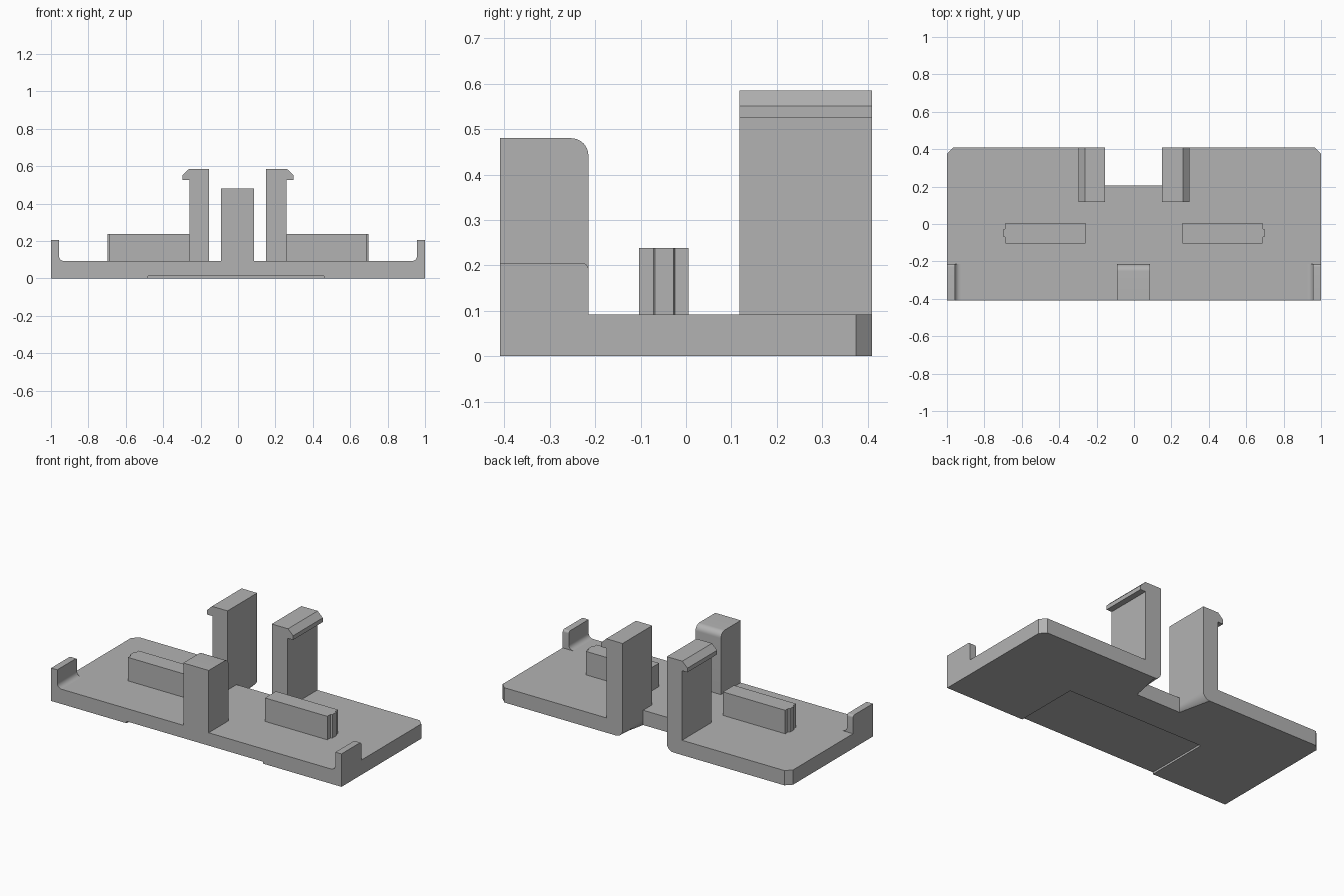
import bpy, bmesh, math
from mathutils import Vector

if "Cube" in bpy.data.objects:
    bpy.data.objects.remove(bpy.data.objects["Cube"], do_unlink=True)

grey = bpy.data.materials.new("plain grey")
grey.use_nodes = True
grey.diffuse_color = (0.45, 0.45, 0.45, 1)
grey.node_tree.nodes["Principled BSDF"].inputs["Base Color"].default_value = (0.45, 0.45, 0.45, 1)

BACK, FRONT, TOP = 0.41, -0.41, 0.092   # plate limits


def prism(name, outline, axis, lo, hi, round_test=None, radius=0.0):
    """Extrude an outline along y or z, rounding the edges that pass the test."""
    place = (lambda a, b, t: (a, t, b)) if axis == "y" else (lambda a, b, t: (a, b, t))
    bm = bmesh.new()
    face = bm.faces.new([bm.verts.new(place(a, b, lo)) for a, b in outline])
    ext = bmesh.ops.extrude_face_region(bm, geom=[face])
    step = Vector(place(0, 0, hi - lo))
    bmesh.ops.translate(bm, vec=step, verts=[g for g in ext["geom"] if isinstance(g, bmesh.types.BMVert)])
    bmesh.ops.recalc_face_normals(bm, faces=bm.faces)
    if round_test:
        edges = [e for e in bm.edges if all(round_test(v.co) for v in e.verts)]
        bmesh.ops.bevel(bm, geom=edges, offset=radius, segments=8, profile=0.5, affect="EDGES")
    mesh = bpy.data.meshes.new(name)
    bm.to_mesh(mesh)
    bm.free()
    mesh.materials.append(grey)
    obj = bpy.data.objects.new(name, mesh)
    bpy.context.collection.objects.link(obj)
    bpy.ops.object.select_all(action="DESELECT")
    obj.select_set(True)
    bpy.context.view_layer.objects.active = obj
    bpy.ops.object.shade_smooth_by_angle(angle=math.radians(30))
    return obj


def rect(x0, x1, y0, y1):
    return [(x0, y0), (x1, y0), (x1, y1), (x0, y1)]


# Base plate: chamfered rear corners, rear notch with rounded lower side edges
c, nl, nr, ny = 0.035, -0.155, 0.15, 0.207
base = prism("base_plate",
             [(-1, FRONT), (1, FRONT), (1, BACK - c), (1 - c, BACK), (nr, BACK), (nr, ny),
              (nl, ny), (nl, BACK), (-1 + c, BACK), (-1, BACK - c)],
             "z", 0, TOP,
             lambda p: p.z < 0.001 and p.y > 0.2 and min(abs(p.x - nl), abs(p.x - nr)) < 0.001
             , 0.0)

# Round the two lower notch edges that run front to back
bm = bmesh.new()
bm.from_mesh(base.data)
lower = [e for e in bm.edges
         if all(v.co.z < 0.001 and v.co.y > 0.2 for v in e.verts)
         and abs(e.verts[0].co.x - e.verts[1].co.x) < 0.001
         and abs(e.verts[0].co.x) < 0.2]
bmesh.ops.bevel(bm, geom=lower, offset=0.045, segments=8, profile=0.5, affect="EDGES")
bm.to_mesh(base.data)
bm.free()

# Shallow recess under the front half
cutter = prism("recess_cutter", rect(-0.48, 0.46, FRONT - 0.1, 0), "z", -0.1, 0.012)
cutter.hide_render = True
cut = base.modifiers.new("recess", "BOOLEAN")
cut.operation, cut.solver, cut.object = "DIFFERENCE", "EXACT", cutter
bpy.context.view_layer.objects.active = base
bpy.ops.object.modifier_apply(modifier=cut.name)
bpy.data.objects.remove(cutter, do_unlink=True)
bpy.ops.object.select_all(action="DESELECT")
base.select_set(True)
bpy.ops.object.shade_smooth_by_angle(angle=math.radians(30))

# Centre post with a rounded rear top edge
prism("centre_post", rect(-0.09, 0.085, TOP, 0.48), "y", FRONT, -0.215,
      lambda p: p.z > 0.47 and p.y > -0.22, 0.038)

for side, label in ((1, "left"), (-1, "right")):
    def mirrored(points):
        return [(side * a, b) for a, b in points]

    # End tab with a fillet at its inner foot
    r = 0.03
    fillet = [(0.958 - r + r * math.cos(t), TOP + r - r * math.sin(t))
              for t in (i * math.pi / 12 for i in range(7))]
    prism(label + "_end_tab", mirrored([(1, TOP), (1, 0.205), (0.958, 0.205)] + fillet),
          "y", FRONT, -0.215, lambda p: p.z > 0.2 and p.y > -0.22, 0.014)

    # Upright clip with an outward hook
    inner = nr if side > 0 else -nl
    prism(label + "_clip",
          mirrored([(inner, TOP), (0.26, TOP), (0.26, 0.525), (0.297, 0.525),
                    (0.297, 0.551), (0.262, 0.585), (inner, 0.585)]),
          "y", 0.118, BACK)

    # Low rib with a small nub on its outer end
    prism(label + "_rib",
          mirrored([(0.258, -0.103), (0.687, -0.103), (0.687, -0.072), (0.697, -0.068),
                    (0.697, -0.028), (0.687, -0.024), (0.687, 0.005), (0.258, 0.005)]),
          "z", TOP, 0.238)
